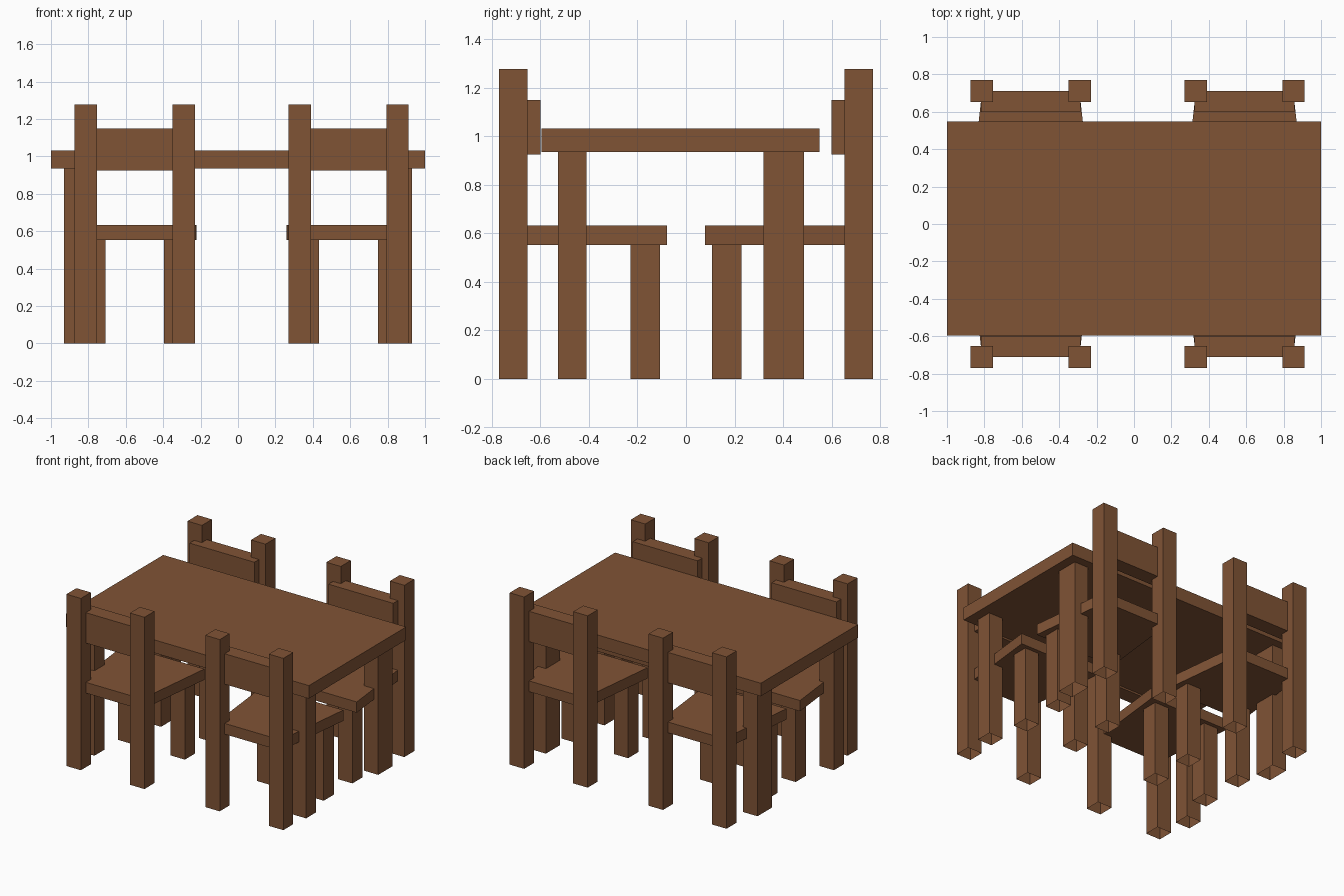
import bpy, bmesh

if "Cube" in bpy.data.objects:
    bpy.data.objects.remove(bpy.data.objects["Cube"])

wood = bpy.data.materials.new("brown wood")
wood.diffuse_color = (0.216, 0.087, 0.036, 1.0)
wood.use_nodes = True
wood.node_tree.nodes["Principled BSDF"].inputs["Base Color"].default_value = wood.diffuse_color


def prism(name, outline, z0, z1, bottom=True, top=True):
    """Extrude a counter-clockwise xy outline from z0 to z1, with optional caps."""
    bm = bmesh.new()
    low = [bm.verts.new((x, y, z0)) for x, y in outline]
    high = [bm.verts.new((x, y, z1)) for x, y in outline]
    n = len(outline)
    for i in range(n):
        j = (i + 1) % n
        bm.faces.new((low[i], low[j], high[j], high[i]))
    if bottom:
        bm.faces.new(low[::-1])
    if top:
        bm.faces.new(high)
    mesh = bpy.data.meshes.new(name)
    bm.to_mesh(mesh)
    bm.free()
    mesh.materials.append(wood)
    obj = bpy.data.objects.new(name, mesh)
    bpy.context.collection.objects.link(obj)
    return obj


def rect(x0, x1, y0, y1):
    x0, x1 = sorted((x0, x1))
    y0, y1 = sorted((y0, y1))
    return [(x0, y0), (x1, y0), (x1, y1), (x0, y1)]


# Table: slab and four open-ended legs, the back pair deeper
prism("table_top", rect(-1, 1, -0.595, 0.549), 0.935, 1.032)
for s in (-1, 1):
    prism("table_front_leg", rect(s * 0.93, s * 0.812, -0.528, -0.41), 0, 0.935, False, False)
    prism("table_back_leg", rect(s * 0.93, s * 0.812, 0.32, 0.487), 0, 0.935, False, False)


def chair(cx, f):
    """Chair centred on cx; f = 1 at the back of the table, -1 at the front."""
    # Seat, wider toward the table
    seat = [(cx - 0.331, f * 0.079), (cx + 0.331, f * 0.079),
            (cx + 0.26, f * 0.712), (cx - 0.26, f * 0.712)]
    prism("seat", seat if f > 0 else seat[::-1], 0.552, 0.632)
    # Backrest panel
    prism("backrest", rect(cx - 0.267, cx + 0.267, f * 0.599, f * 0.712), 0.924, 1.15)
    for s in (-1, 1):
        # Tall back post and short front leg
        prism("back_post", rect(cx + s * 0.202, cx + s * 0.321, f * 0.653, f * 0.77),
              0, 1.278, False, True)
        prism("front_leg", rect(cx + s * 0.157, cx + s * 0.275, f * 0.108, f * 0.229),
              0, 0.552, False, False)


for cx in (-0.552, 0.591):
    for f in (-1, 1):
        chair(cx, f)
